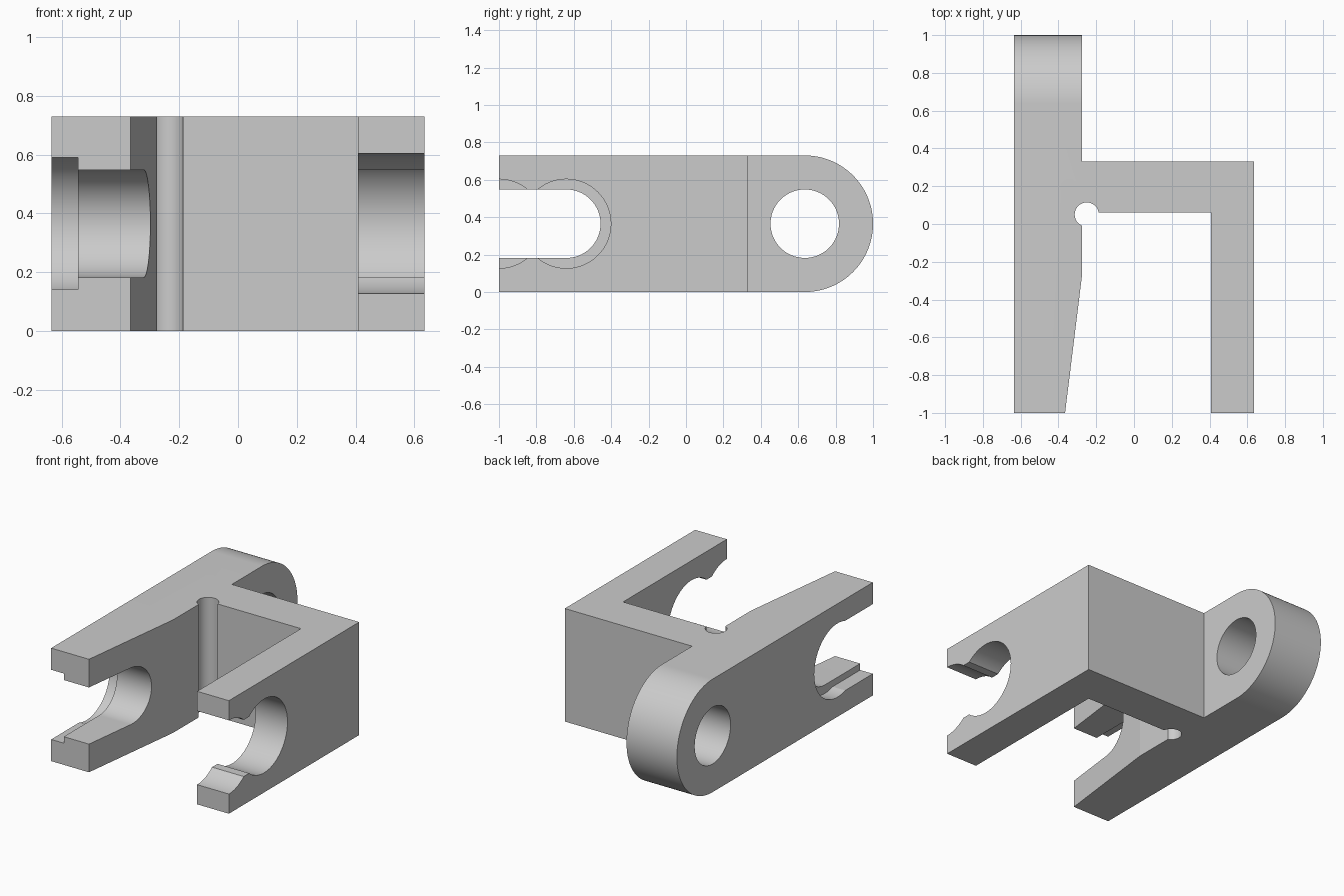
import bpy
import bmesh
from math import sin, cos, pi, asin, radians
from mathutils import Vector

cube = bpy.data.objects.get("Cube")
if cube:
    bpy.data.objects.remove(cube, do_unlink=True)

HEIGHT = 0.73
MID = HEIGHT / 2
HALF_W = 0.635
BORE_Y = 0.64     # distance of both pin centres from the middle
PIN_R = 0.183
COLLAR_R = 0.238
SEGMENTS = 96

metal = bpy.data.materials.new("plain grey")
metal.use_nodes = True
grey = (0.6, 0.6, 0.6, 1)
metal.diffuse_color = grey
metal.node_tree.nodes["Principled BSDF"].inputs["Base Color"].default_value = grey


def prism(name, outline, start, end, axis):
    """Extrude an outline along z (outline is x, y) or along x (outline is y, z)."""
    bm = bmesh.new()
    if axis == "z":
        verts = [bm.verts.new((a, b, start)) for a, b in outline]
        step = Vector((0, 0, end - start))
    else:
        verts = [bm.verts.new((start, a, b)) for a, b in outline]
        step = Vector((end - start, 0, 0))
    face = bm.faces.new(verts)
    new = bmesh.ops.extrude_face_region(bm, geom=[face])["geom"]
    bmesh.ops.translate(bm, vec=step, verts=[v for v in new if isinstance(v, bmesh.types.BMVert)])
    bmesh.ops.recalc_face_normals(bm, faces=bm.faces)
    mesh = bpy.data.meshes.new(name)
    bm.to_mesh(mesh)
    bm.free()
    mesh.materials.append(metal)
    obj = bpy.data.objects.new(name, mesh)
    bpy.context.collection.objects.link(obj)
    return obj


def circle(a, b, r):
    return [(a + r * cos(2 * pi * i / SEGMENTS), b + r * sin(2 * pi * i / SEGMENTS))
            for i in range(SEGMENTS)]


def keyhole(centre, r, half):
    """Round end at +y joined to a straight channel running out past the front."""
    limit = pi - asin(half / r)
    arc = [(centre + r * cos(t), MID + r * sin(t))
           for t in (limit * (2 * i / SEGMENTS - 1) for i in range(SEGMENTS + 1))]
    return arc + [(-1.2, MID + half), (-1.2, MID - half)]


def combine(body, cutter, operation="DIFFERENCE"):
    mod = body.modifiers.new("cut", "BOOLEAN")
    mod.operation, mod.object, mod.solver = operation, cutter, "EXACT"
    graph = bpy.context.evaluated_depsgraph_get()
    result = bpy.data.meshes.new_from_object(body.evaluated_get(graph))
    body.modifiers.clear()
    body.data = result
    bpy.data.objects.remove(cutter, do_unlink=True)


# Plan shape: long arm with a tapered tip, cross web and short arm
plan = [(-HALF_W, -1), (-0.365, -1), (-0.275, -0.27), (-0.275, 0.06), (0.408, 0.06),
        (0.408, -1), (HALF_W, -1), (HALF_W, 0.33), (-0.275, 0.33), (-0.275, 1.1),
        (-HALF_W, 1.1)]
bracket = prism("clevis_bracket", plan, -0.1, HEIGHT + 0.1, "z")

# Trim to height and round the rear lug
combine(bracket, prism("lug_trim", keyhole(1 - MID, MID, MID), -1, 1, "x"), "INTERSECT")

# Rear pin hole and inside corner relief
combine(bracket, prism("pin_hole", circle(1 - MID, MID, PIN_R), -1, 0, "x"))
combine(bracket, prism("corner_relief", circle(-0.25, 0.05, 0.064), -0.2, 1, "z"))

# Open slot in the long arm, with a wider recess on its outer face
combine(bracket, prism("long_slot", keyhole(-BORE_Y, PIN_R, PIN_R), -1, 0, "x"))
combine(bracket, prism("slot_recess", keyhole(-BORE_Y, COLLAR_R, 0.225), -1, -0.545, "x"))

# Scalloped opening in the short arm
combine(bracket, prism("short_slot", keyhole(-BORE_Y, COLLAR_R, PIN_R), 0.2, 1, "x"))
combine(bracket, prism("tip_scallop", circle(-1, MID, COLLAR_R), 0.2, 1, "x"))

# Smooth bores, crisp edges
for other in bpy.context.selected_objects:
    other.select_set(False)
bracket.select_set(True)
bpy.context.view_layer.objects.active = bracket
bpy.ops.object.shade_smooth_by_angle(angle=radians(5))
